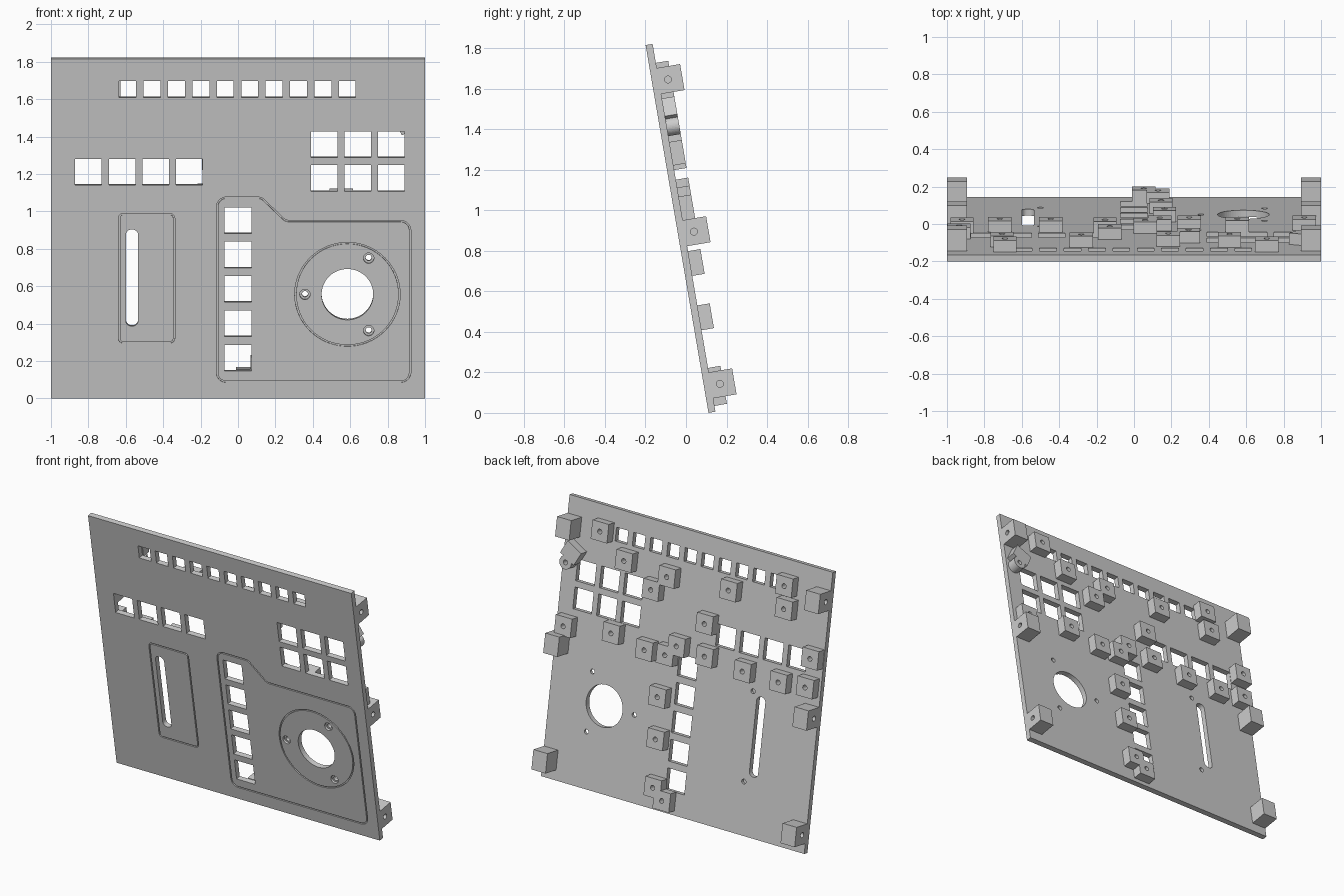
import bpy, bmesh
from math import pi, cos, sin, tan, radians
from mathutils import Matrix, Vector

if "Cube" in bpy.data.objects:
    bpy.data.objects.remove(bpy.data.objects["Cube"])

# Everything is laid out upright (x, depth y, height z; front at y = 0) then tilted forward
TILT = Matrix.Translation((0, 0.111, 0)) @ Matrix.Rotation(radians(9.7), 4, 'X')
T = 0.035          # plate thickness
H = 1.842          # plate height along the slope


def circle(x, z, r, n=64):
    return [Vector((x + r * cos(2 * pi * i / n), z + r * sin(2 * pi * i / n))) for i in range(n)]


def rect(x, z, w, h):
    return [Vector((x + a * w / 2, z + b * h / 2)) for a, b in ((-1, -1), (1, -1), (1, 1), (-1, 1))]


def rounded(corners, r, n=8):
    """Polygon with every corner replaced by an arc."""
    out = []
    for i, p in enumerate(corners):
        a = (corners[i - 1] - p).normalized()
        b = (corners[(i + 1) % len(corners)] - p).normalized()
        half = a.angle(b) / 2
        c = p + (a + b).normalized() * (r / sin(half))
        s, e = p + a * (r / tan(half)) - c, p + b * (r / tan(half)) - c
        out += [c + s.lerp(e, k / n).normalized() * r for k in range(n + 1)]
    return out


def offset(pts, d):
    out = []
    for i, p in enumerate(pts):
        t = (pts[(i + 1) % len(pts)] - pts[i - 1]).normalized()
        out.append(p + Vector((t.y, -t.x)) * d)
    return out


def prism(bm, pts, y0, y1):
    lo = [bm.verts.new((p.x, y0, p.y)) for p in pts]
    hi = [bm.verts.new((p.x, y1, p.y)) for p in pts]
    bm.faces.new(lo)
    bm.faces.new(hi[::-1])
    for i in range(len(pts)):
        bm.faces.new((lo[i - 1], hi[i - 1], hi[i], lo[i]))


def groove(bm, pts, width, y0, y1):
    rings = [[bm.verts.new((p.x, y, p.y)) for p in offset(pts, d)]
             for d, y in ((width / 2, y0), (width / 2, y1), (-width / 2, y1), (-width / 2, y0))]
    for k in range(4):
        a, b = rings[k - 1], rings[k]
        for i in range(len(pts)):
            bm.faces.new((a[i - 1], a[i], b[i], b[i - 1]))


def make(name, bm):
    bmesh.ops.recalc_face_normals(bm, faces=bm.faces)
    me = bpy.data.meshes.new(name)
    bm.to_mesh(me)
    bm.free()
    ob = bpy.data.objects.new(name, me)
    bpy.context.collection.objects.link(ob)
    return ob


def cut(ob, bm):
    cutter = make("cutter", bm)
    cutter.hide_render = True
    mod = ob.modifiers.new("cut", 'BOOLEAN')
    mod.operation, mod.solver, mod.object = 'DIFFERENCE', 'EXACT', cutter
    bpy.context.view_layer.objects.active = ob
    bpy.ops.object.modifier_apply(modifier=mod.name)
    bpy.data.objects.remove(cutter)


# Face plate
bm = bmesh.new()
prism(bm, rect(0, H / 2, 2, H), 0, T)
plate = make("face_plate", bm)

# Through openings: small button row, pad grid, pad row, pad column, fader slot, wheel
DIAL = (0.585, 0.564)
screws = [(DIAL[0] + 0.227 * cos(a), DIAL[1] + 0.227 * sin(a)) for a in (pi / 3, pi, -pi / 3)]
bm = bmesh.new()
for i in range(10):
    prism(bm, rect(-0.59 + 0.1305 * i, 1.677, 0.09, 0.09), -0.1, 0.1)
pads = [(x, z) for x in (0.46, 0.64, 0.82) for z in (1.377, 1.194)]
pads += [(-0.80 + 0.18 * i, 1.228) for i in range(4)]
pads += [(0, 0.22 + 0.1863 * i) for i in range(5)]
for x, z in pads:
    prism(bm, rect(x, z, 0.142, 0.142), -0.1, 0.1)
prism(bm, rounded(rect(-0.567, 0.654, 0.066, 0.524), 0.03), -0.1, 0.1)
prism(bm, circle(*DIAL, 0.138), -0.1, 0.1)
for x, z in screws:
    prism(bm, circle(x, z, 0.016, 24), -0.1, 0.1)
cut(plate, bm)

# Front grooves and counterbores, blind fader screw holes on the back
bm = bmesh.new()
groove(bm, rounded(rect(-0.489, 0.651, 0.294, 0.695), 0.022), 0.008, -0.05, 0.008)
outline = [Vector(p) for p in ((-0.112, 0.09), (0.92, 0.09), (0.92, 0.961),
                               (0.255, 0.961), (0.125, 1.088), (-0.112, 1.088))]
groove(bm, rounded(outline, 0.05), 0.008, -0.05, 0.008)
groove(bm, circle(*DIAL, 0.278), 0.008, -0.05, 0.008)
for x, z in screws:
    prism(bm, circle(x, z, 0.028, 32), -0.05, 0.015)
for z in (0.937, 0.346):
    prism(bm, circle(-0.5, z, 0.016, 24), 0.015, 0.1)
cut(plate, bm)
plate.matrix_world = TILT

# Small circuit-board standoffs, all sharing one mesh with a blind screw hole
bm = bmesh.new()
prism(bm, rect(0, 0, 0.124, 0.124), T, 0.097)
standoff = make("standoff", bm)
bm = bmesh.new()
prism(bm, circle(0, 0, 0.016, 24), 0.045, 0.2)
cut(standoff, bm)
spots = [(0.71, 1.685), (0.511, 1.543), (0.183, 1.522), (0.291, 1.41), (-0.282, 1.552),
         (-0.69, 1.685), (-0.705, 1.538), (-0.13, 1.295), (0.91, 1.015), (0.552, 1.06),
         (0.295, 1.015), (0.06, 1.1), (0.138, 1.022), (-0.155, 1.087), (-0.445, 1.064),
         (-0.718, 1.062), (-0.935, 1.272), (-0.92, 1.08), (0.163, 0.742), (0.145, 0.47),
         (0.128, 0.157), (0.052, 0.091)]
for x, z in spots:
    ob = bpy.data.objects.new("standoff", standoff.data)
    bpy.context.collection.objects.link(ob)
    ob.matrix_world = TILT @ Matrix.Translation((x, 0, z))
bpy.data.objects.remove(standoff)

# Turned block with a round screw boss beside the pad grid
bm = bmesh.new()
prism(bm, rect(0, 0, 0.124, 0.1), T, 0.097)
block = make("turned_block", bm)
block.matrix_world = TILT @ Matrix.Translation((0.908, 0, 1.495)) @ Matrix.Rotation(radians(-28), 4, 'Y')
bm = bmesh.new()
prism(bm, circle(0, 0, 0.045, 40), T, 0.097)
boss = make("round_boss", bm)
bm = bmesh.new()
prism(bm, circle(0, 0, 0.016, 24), 0.045, 0.2)
cut(boss, bm)
boss.matrix_world = TILT @ Matrix.Translation((0.94, 0, 1.425))

# Large side mounting blocks, drilled from the outer side, on both edges
bm = bmesh.new()
prism(bm, rect(0.9465, 0, 0.107, 0.13), T, 0.152)
mount = make("side_mount", bm)
bm = bmesh.new()
prism(bm, circle(0, 0, 0.017, 24), -0.92, -1.2)
bm.transform(Matrix.Translation((0, 0.08, 0)) @ Matrix.Rotation(pi / 2, 4, 'Z'))
cut(mount, bm)
mirrored = mount.data.copy()
mirrored.transform(Matrix.Scale(-1, 4, (1, 0, 0)))
mirrored.flip_normals()
for side, mesh in (("right", mount.data), ("left", mirrored)):
    for z in (0.132, 0.894, 1.656):
        ob = bpy.data.objects.new("side_mount_" + side, mesh)
        bpy.context.collection.objects.link(ob)
        ob.matrix_world = TILT @ Matrix.Translation((0, 0, z))
bpy.data.objects.remove(mount)
